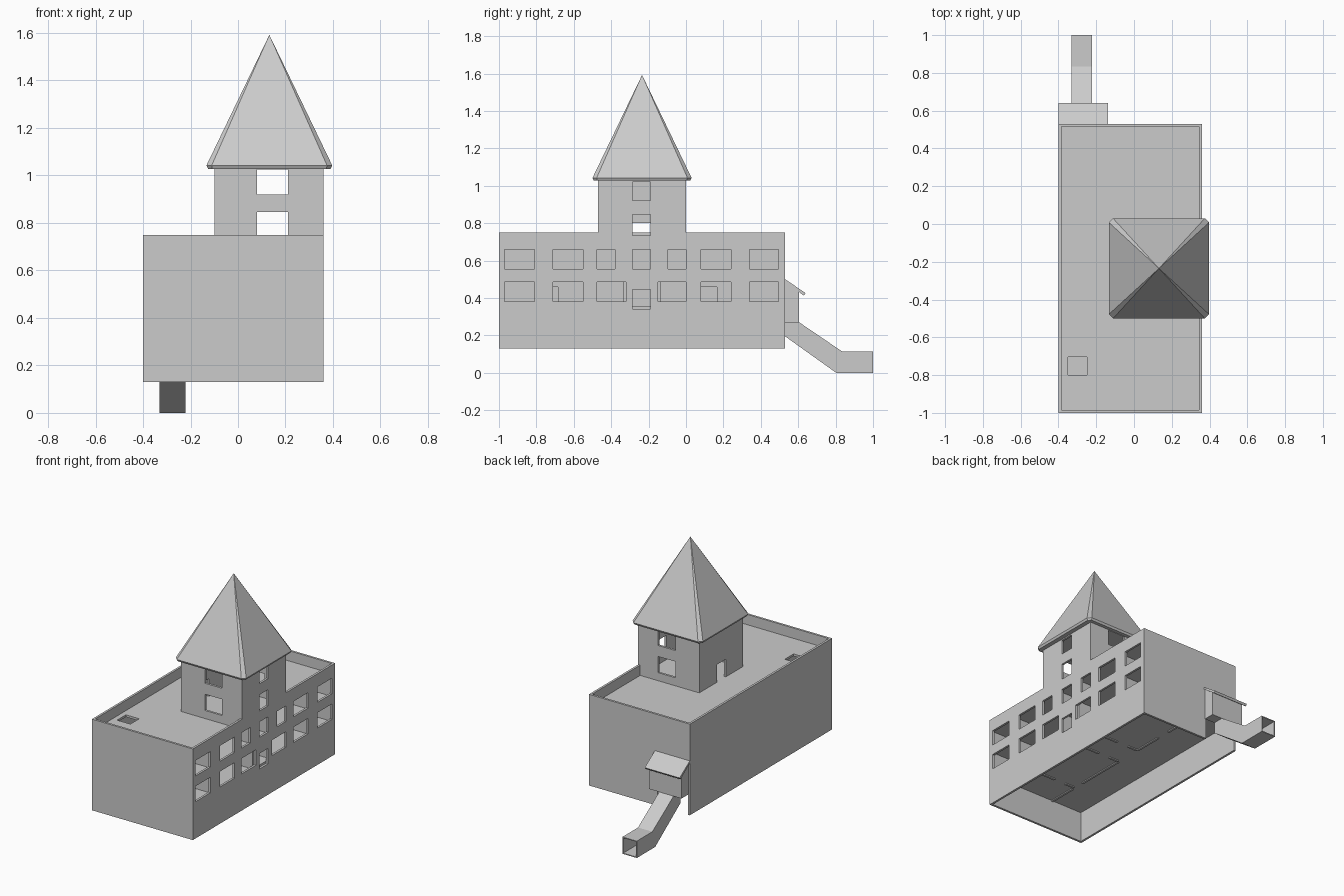
import bpy, bmesh, math
from mathutils import Vector

if "Cube" in bpy.data.objects:
    bpy.data.objects.remove(bpy.data.objects["Cube"])

mat = bpy.data.materials.new("plain grey")
mat.diffuse_color = (0.6, 0.6, 0.6, 1)
mat.use_nodes = True
mat.node_tree.nodes["Principled BSDF"].inputs["Base Color"].default_value = mat.diffuse_color


def finish(name, bm):
    bmesh.ops.recalc_face_normals(bm, faces=bm.faces[:])
    me = bpy.data.meshes.new(name)
    bm.to_mesh(me)
    bm.free()
    me.materials.append(mat)
    ob = bpy.data.objects.new(name, me)
    bpy.context.collection.objects.link(ob)
    return ob


def panel(name, axis, pos, t, rect, holes=()):
    """Slab of thickness t across an axis; rect and holes are (a0, a1, b0, b1)."""
    a_cuts = sorted({v for r in (rect, *holes) for v in r[:2]})
    b_cuts = sorted({v for r in (rect, *holes) for v in r[2:]})
    bm = bmesh.new()
    verts = {}

    def vert(a, b):
        if (a, b) not in verts:
            co = {'x': (pos, a, b), 'y': (a, pos, b), 'z': (a, b, pos)}[axis]
            verts[a, b] = bm.verts.new(co)
        return verts[a, b]

    for a0, a1 in zip(a_cuts, a_cuts[1:]):
        for b0, b1 in zip(b_cuts, b_cuts[1:]):
            a, b = (a0 + a1) / 2, (b0 + b1) / 2
            if any(h[0] < a < h[1] and h[2] < b < h[3] for h in holes):
                continue
            bm.faces.new([vert(a0, b0), vert(a1, b0), vert(a1, b1), vert(a0, b1)])
    ext = bmesh.ops.extrude_face_region(bm, geom=bm.faces[:], use_keep_orig=True)
    move = Vector([t if c == axis else 0 for c in 'xyz'])
    bmesh.ops.translate(bm, vec=move,
                        verts=[g for g in ext['geom'] if isinstance(g, bmesh.types.BMVert)])
    bmesh.ops.recalc_face_normals(bm, faces=bm.faces[:])
    bmesh.ops.dissolve_limit(bm, angle_limit=0.01, verts=bm.verts[:], edges=bm.edges[:])
    return finish(name, bm)


def prism(name, profile, x0, x1):
    """Extrude a (y, z) profile along x."""
    bm = bmesh.new()
    f = bm.faces.new([bm.verts.new((x0, y, z)) for y, z in profile])
    ext = bmesh.ops.extrude_face_region(bm, geom=[f], use_keep_orig=True)
    bmesh.ops.translate(bm, vec=(x1 - x0, 0, 0),
                        verts=[g for g in ext['geom'] if isinstance(g, bmesh.types.BMVert)])
    return finish(name, bm)


W = 0.015                                  # wall thickness
X0, X1, Y0, Y1 = -0.40, 0.36, -1.0, 0.53   # main block
Z0, Z1, DECK, EAVE = 0.13, 0.75, 0.68, 1.03
TX, TY0, TY1 = -0.10, -0.47, 0.0           # tower
XI, XJ, YI, YJ = X0 + W, X1 - W, Y0 + W, Y1 - W

# Right wall with the tower side on top and all window openings
wide = [(-0.97, -0.81), (-0.71, -0.55), (0.08, 0.24), (0.34, 0.495)]
upper = wide + [(-0.475, -0.38), (-0.285, -0.19), (-0.095, 0.0)]
lower = wide + [(-0.475, -0.32), (-0.15, 0.0)]
holes = [(a, b, 0.555, 0.66) for a, b in upper]
holes += [(a, b, 0.38, 0.485) for a, b in lower]
holes += [(-0.285, -0.19, 0.34, 0.445), (-0.285, -0.19, 0.735, 0.845), (-0.285, -0.19, 0.92, 1.02)]
holes += [(Y0, TY0, Z1, EAVE), (TY1, Y1, Z1, EAVE)]
panel("right_wall", 'x', XJ, W, (Y0, Y1, Z0, EAVE), holes)

# Other outer walls; the back wall opens into the chute house
panel("left_wall", 'x', X0, W, (Y0, Y1, Z0, Z1))
panel("front_wall", 'y', Y0, W, (XI, XJ, Z0, Z1))
panel("back_wall", 'y', YJ, W, (XI, XJ, Z0, Z1), [(XI, -0.155, Z0, 0.44)])

# Roof deck with hatch, and the floors
panel("roof_deck", 'z', DECK - W, W, (XI, XJ, YI, YJ), [(-0.35, -0.25, -0.80, -0.705)])
panel("middle_floor", 'z', 0.51, W, (XI, XJ, YI, YJ))
panel("lower_floor", 'z', 0.34, W, (XI, XJ, YI, YJ))

# Inner partitions, showing slightly below the lower floor
for i, y in enumerate((-0.77, -0.335, -0.15, 0.28)):
    panel(f"partition_{i + 1}", 'y', y, W, (-0.14, XJ, 0.333, 0.67),
          [(-0.07, 0.02, 0.333, 0.46)])
for i, (a, b) in enumerate(((YI, -0.335), (-0.135, YJ))):
    panel(f"corridor_wall_{i + 1}", 'x', -0.155, W, (a, b, 0.333, 0.67),
          [(a + 0.2, a + 0.3, 0.333, 0.46)])

# Tower walls
tower_windows = [(0.08, 0.21, 0.735, 0.845), (0.08, 0.21, 0.92, 1.025)]
panel("tower_front", 'y', TY0, W, (TX, XJ, DECK, EAVE), tower_windows)
panel("tower_back", 'y', TY1 - W, W, (TX, XJ, DECK, EAVE), tower_windows)
panel("tower_left", 'x', TX, W, (TY0 + W, TY1 - W, DECK, EAVE), [(-0.285, -0.19, DECK, 0.80)])

# Tower roof: pyramid with narrow chamfered hips and a thin bevelled eave
bm = bmesh.new()
cx, cy = 0.132, -0.235


def ring(half, cut, z):
    pts = []
    for k in range(4):
        ang = k * math.pi / 2
        for u, v in ((half, half - cut), (half - cut, half)):
            pts.append(bm.verts.new((cx + u * math.cos(ang) - v * math.sin(ang),
                                     cy + u * math.sin(ang) + v * math.cos(ang), z)))
    return pts


low, high = ring(0.258, 0.018, 1.028), ring(0.265, 0.022, 1.042)
apex = bm.verts.new((cx, cy, 1.592))
bm.faces.new(low)
for i in range(8):
    j = (i + 1) % 8
    bm.faces.new((low[i], low[j], high[j], high[i]))
    bm.faces.new((high[i], high[j], apex))
finish("tower_roof", bm)

# Chute house on the back wall with a lean-to roof
HX0, HX1, HY, HZ = -0.39, -0.145, 0.605, 0.27
side = [(Y1, HZ), (HY, HZ), (HY, 0.435), (Y1, 0.488)]
prism("house_left", side, HX0, HX0 + 0.01)
prism("house_right", side, HX1 - 0.01, HX1)
panel("house_back", 'y', HY - 0.01, 0.01, (HX0 + 0.01, HX1 - 0.01, HZ, 0.44))
panel("house_floor", 'z', HZ, 0.01, (HX0 + 0.01, HX1 - 0.01, Y1, HY - 0.01),
      [(-0.32, -0.23, Y1, HY - 0.01)])
prism("house_roof", [(Y1, 0.485), (0.63, 0.413), (0.64, 0.426), (Y1, 0.50)], X0, -0.137)

# Chute: bent square tube, open at its end
CX0, CX1, T = -0.33, -0.222, 0.006
top = [(HY, 0.27), (0.833, 0.115), (1.0, 0.115)]
bottom = [(Y1, 0.195), (0.803, 0.0), (1.0, 0.0)]
outline = bottom + top[::-1] + [(Y1, 0.27)]
prism("chute_left", outline, CX0, CX0 + T)
prism("chute_right", outline, CX1 - T, CX1)
prism("chute_bottom", bottom + [(y, z + T) for y, z in bottom[::-1]], CX0 + T, CX1 - T)
prism("chute_top", top + [(y, z - T) for y, z in top[::-1]], CX0 + T, CX1 - T)
